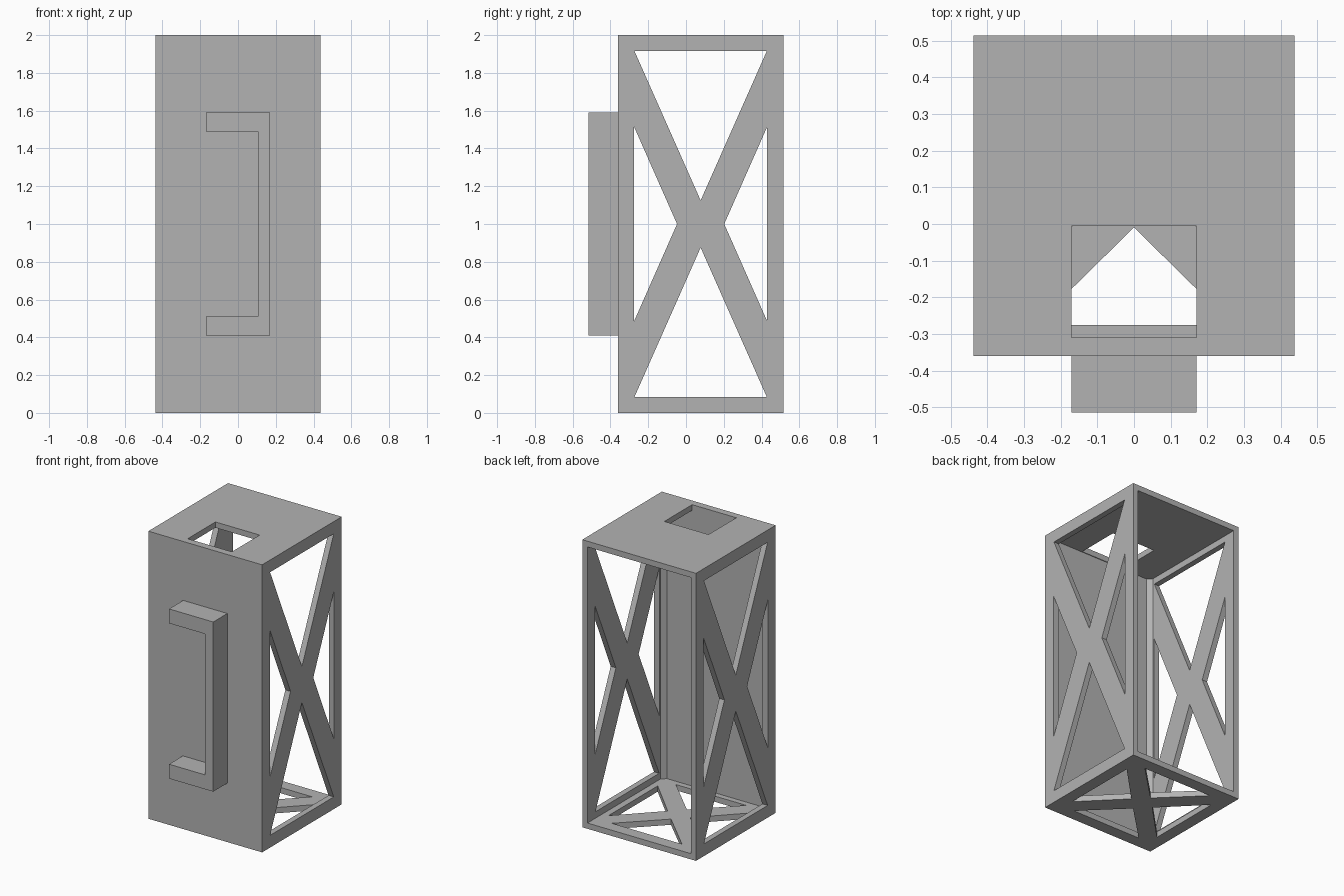
import bpy
import bmesh
from mathutils import Vector

cube = bpy.data.objects.get("Cube")
if cube:
    bpy.data.objects.remove(cube, do_unlink=True)

HALF, FRONT, BACK, TOP = 0.4375, -0.36, 0.515, 2.0
MID = (FRONT + BACK) / 2
WALL, FRAME = 0.04, 0.085

grey = bpy.data.materials.new("plain grey")
grey.use_nodes = True
grey.diffuse_color = (0.45, 0.45, 0.45, 1)
grey.node_tree.nodes["Principled BSDF"].inputs["Base Color"].default_value = grey.diffuse_color


def prisms(name, outlines, place, start, end):
    """Extrude flat outlines from start to end; place maps (u, v, depth) to a point."""
    bm = bmesh.new()
    for outline in outlines:
        face = bm.faces.new([bm.verts.new(place(u, v, start)) for u, v in outline])
        shift = Vector(place(0, 0, end)) - Vector(place(0, 0, start))
        grown = bmesh.ops.extrude_face_region(bm, geom=[face], use_keep_orig=True)
        moved = [g for g in grown["geom"] if isinstance(g, bmesh.types.BMVert)]
        bmesh.ops.translate(bm, verts=moved, vec=shift)
    bmesh.ops.recalc_face_normals(bm, faces=bm.faces)
    mesh = bpy.data.meshes.new(name)
    bm.to_mesh(mesh)
    bm.free()
    mesh.materials.append(grey)
    obj = bpy.data.objects.new(name, mesh)
    bpy.context.collection.objects.link(obj)
    return obj


def cut(target, cutter):
    cutter.hide_render = True
    mod = target.modifiers.new("cut", "BOOLEAN")
    mod.operation, mod.solver, mod.object = "DIFFERENCE", "EXACT", cutter
    bpy.context.view_layer.objects.active = target
    bpy.ops.object.modifier_apply(modifier=mod.name)
    bpy.data.objects.remove(cutter, do_unlink=True)


def rect(u0, u1, v0, v1):
    return [(u0, v0), (u1, v0), (u1, v1), (u0, v1)]


def truss_gaps(cu, cv, hu, hv, base_u, base_v, apex_u, apex_v):
    """Four triangles that leave a cross inside a rectangular frame."""
    gaps = []
    for s in (-1, 1):
        gaps.append([(cu - base_u, cv + s * hv), (cu + base_u, cv + s * hv), (cu, cv + s * apex_v)])
        gaps.append([(cu + s * hu, cv - base_v), (cu + s * hu, cv + base_v), (cu + s * apex_u, cv)])
    return gaps


def along_x(u, v, d):
    return (d, u, v)


def along_y(u, v, d):
    return (u, d, v)


def along_z(u, v, d):
    return (u, v, d)


# Hollow case, open at the back, with chamfered inner front corners
case = prisms("case", [rect(-HALF, HALF, FRONT, BACK)], along_z, 0, TOP)
inner, panel, chamfer = HALF - WALL, FRONT + 0.045, 0.03
cavity = [(-inner + chamfer, panel), (inner - chamfer, panel), (inner, panel + chamfer),
          (inner, BACK + 0.1), (-inner, BACK + 0.1), (-inner, panel + chamfer)]
cut(case, prisms("cavity", [cavity], along_z, WALL, TOP - WALL))

# Crossed bracing on both sides and the floor
hu = HALF - FRAME
side_gaps = truss_gaps(MID, 1, hu, 1 - FRAME, 0.35, 0.515, 0.125, 0.125)
side_gaps = [[(u, v) for u, v in gap] for gap in side_gaps]
cut(case, prisms("side_gaps", side_gaps, along_x, -0.6, 0.6))
floor_gaps = truss_gaps(0, MID, hu, hu, 0.27, 0.27, 0.087, 0.087)
cut(case, prisms("floor_gaps", floor_gaps, along_z, -0.1, 0.1))

# Opening in the roof
cut(case, prisms("roof_opening", [rect(-0.17, 0.17, -0.31, -0.005)], along_z, 1.8, 2.1))

# C-shaped grip on the front, open towards one side
grip = [(-0.17, 0.41), (0.17, 0.41), (0.17, 1.59), (-0.17, 1.59),
        (-0.17, 1.49), (0.105, 1.49), (0.105, 0.51), (-0.17, 0.51)]
prisms("front_handle", [grip], along_y, -0.515, FRONT + 0.01)
prisms("handle_backing", [rect(-0.17, 0.105, 0.51, 1.49)], along_y, FRONT - 0.003, FRONT + 0.01)
